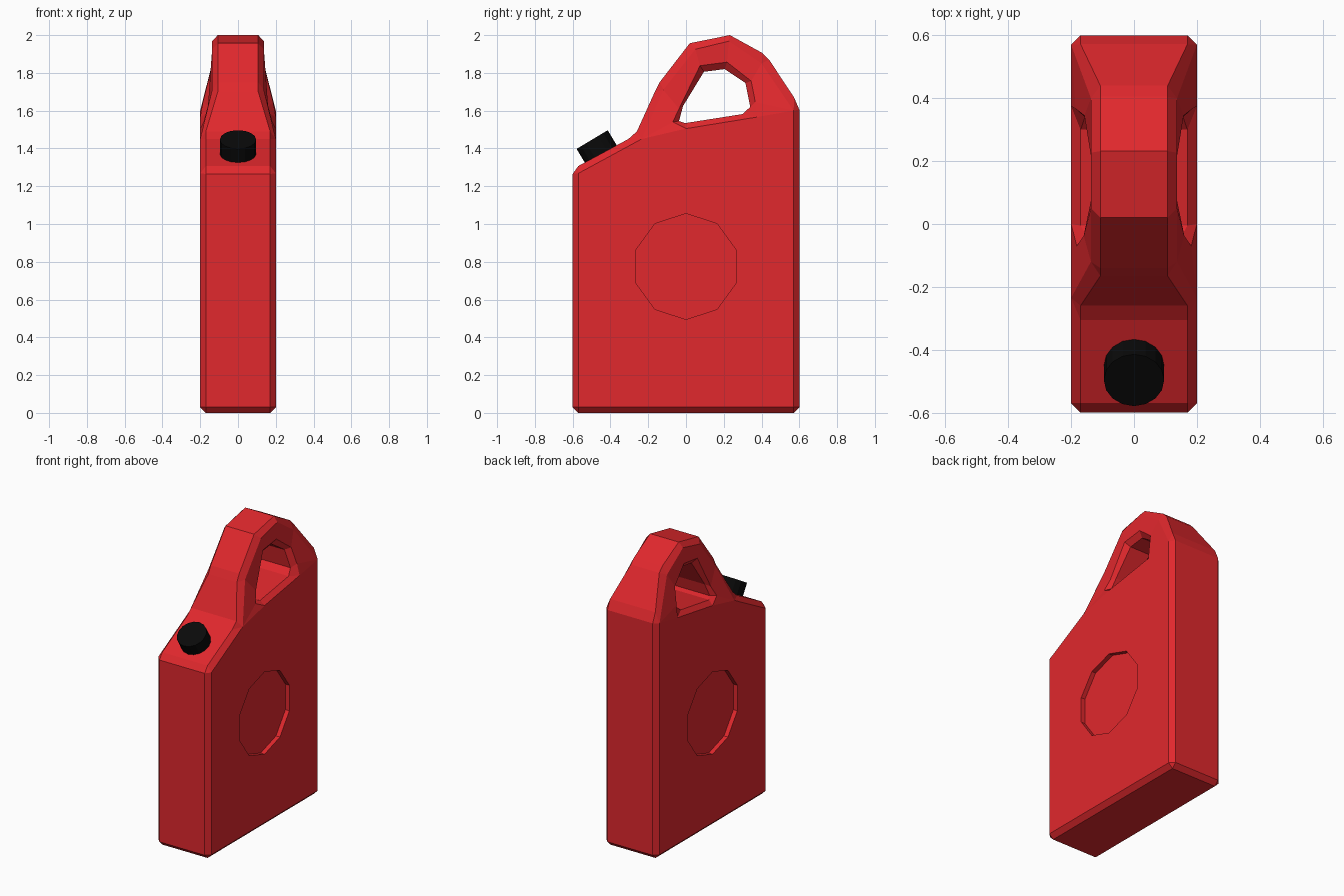
import bpy, bmesh, math
from mathutils import Vector, Matrix

if "Cube" in bpy.data.objects:
    bpy.data.objects.remove(bpy.data.objects["Cube"])


def material(name, rgb):
    m = bpy.data.materials.new(name)
    m.diffuse_color = (*rgb, 1)
    m.use_nodes = True
    m.node_tree.nodes["Principled BSDF"].inputs["Base Color"].default_value = m.diffuse_color
    return m


red = material("red_plastic", (0.75, 0.021, 0.026))
black = material("black_plastic", (0.003, 0.003, 0.003))
CHAMFER = 0.03

# Outline: side edge (y, z, half width), then the outer edge points it chamfers to
outline = [
    ((-0.57, 0.03, 0.2), [(-0.6, 0.03), (-0.57, 0.0)]),
    ((0.57, 0.03, 0.2), [(0.57, 0.0), (0.6, 0.03)]),
    ((0.57, 1.6, 0.2), [(0.6, 1.605), (0.572, 1.67)]),
    ((0.40, 1.85, 0.137), [(0.44, 1.87), (0.405, 1.905)]),
    ((0.227, 1.968, 0.137), [(0.232, 2.0)]),
    ((0.05, 1.925, 0.137), [(0.02, 1.957)]),
    ((-0.12, 1.71, 0.137), [(-0.14, 1.75), (-0.165, 1.70)]),
    ((-0.235, 1.45, 0.2), [(-0.26, 1.49), (-0.305, 1.45)]),
    ((-0.57, 1.268, 0.2), [(-0.57, 1.307), (-0.6, 1.265)]),
]
# Handle opening: side edge (y, z, half width) and inner edge (y, z)
opening = [
    ((0.375, 1.566, 0.2), (0.30, 1.582)),
    ((0.367, 1.645, 0.186), (0.34, 1.62)),
    ((0.345, 1.757, 0.158), (0.315, 1.746)),
    ((0.217, 1.857, 0.137), (0.205, 1.82)),
    ((0.074, 1.838, 0.137), (0.095, 1.806)),
    ((-0.037, 1.61, 0.16), (-0.016, 1.624)),
    ((-0.07, 1.54, 0.182), (-0.037, 1.545)),
    ((0.0, 1.505, 0.2), (-0.005, 1.534)),
]

bm = bmesh.new()
rims = {}
for side in (1, -1):
    O = [bm.verts.new((side * w, y, z)) for (y, z, w), _ in outline]
    H = [bm.verts.new((side * w, y, z)) for (y, z, w), _ in opening]
    rim = [(i, bm.verts.new((side * (p[2] - CHAMFER), y, z)))
           for i, (p, pts) in enumerate(outline) for y, z in pts]
    inner = [bm.verts.new((side * (p[2] - CHAMFER), y, z)) for p, (y, z) in opening]
    # flat body side, then the tapering handle around the opening
    bm.faces.new([O[0], O[1], O[2], H[0], H[7], O[7], O[8]])
    for f in ([O[2], H[1], H[0]], [O[2], O[3], H[2], H[1]], [O[3], O[4], H[3], H[2]],
              [O[4], O[5], H[4], H[3]], [O[5], O[6], H[5], H[4]],
              [O[6], O[7], H[6], H[5]], [O[7], H[7], H[6]]):
        bm.faces.new(f)
    # outer and inner chamfers
    for k, (i, a) in enumerate(rim):
        j, b = rim[(k + 1) % len(rim)]
        bm.faces.new([O[i], a, b] if i == j else [O[i], a, b, O[j]])
    for k in range(8):
        n = (k + 1) % 8
        bm.faces.new([H[k], H[n], inner[n], inner[k]])
    rims[side] = ([v for _, v in rim], inner)
# bands joining the two sides
for a, b in zip(rims[1], rims[-1]):
    for k in range(len(a)):
        n = (k + 1) % len(a)
        bm.faces.new([a[k], a[n], b[n], b[k]])
bmesh.ops.recalc_face_normals(bm, faces=bm.faces)
mesh = bpy.data.meshes.new("can_body")
bm.to_mesh(mesh)
bm.free()
body = bpy.data.objects.new("can_body", mesh)
bpy.context.collection.objects.link(body)
mesh.materials.append(red)

# Ten-sided recess on both sides
for side in (1, -1):
    bpy.ops.mesh.primitive_cylinder_add(vertices=10, radius=0.28, depth=0.2,
                                        location=(side * 0.27, 0, 0.775))
    cutter = bpy.context.object
    cutter.name = "recess_cutter"
    cutter.data.transform(Matrix.Rotation(math.radians(90), 4, 'Y')
                          @ Matrix.Rotation(math.radians(90), 4, 'Z'))
    cutter.data.materials.append(red)
    cutter.hide_render = True
    cutter.hide_set(True)
    mod = body.modifiers.new("recess", 'BOOLEAN')
    mod.operation = 'DIFFERENCE'
    mod.solver = 'EXACT'
    mod.object = cutter
bpy.context.view_layer.objects.active = body
for mod in list(body.modifiers):
    bpy.ops.object.modifier_apply(modifier=mod.name)
for o in [o for o in bpy.data.objects if o.name.startswith("recess_cutter")]:
    bpy.data.objects.remove(o)

# Screw cap, square to the sloping shoulder
tilt = math.radians(31)
axis = Vector((0, -math.sin(tilt), math.cos(tilt)))
bpy.ops.mesh.primitive_cylinder_add(vertices=16, radius=0.096, depth=0.14,
                                    location=Vector((0, -0.497, 1.447)) - axis * 0.07,
                                    rotation=(tilt, 0, 0))
cap = bpy.context.object
cap.name = "screw_cap"
cap.data.materials.append(black)
